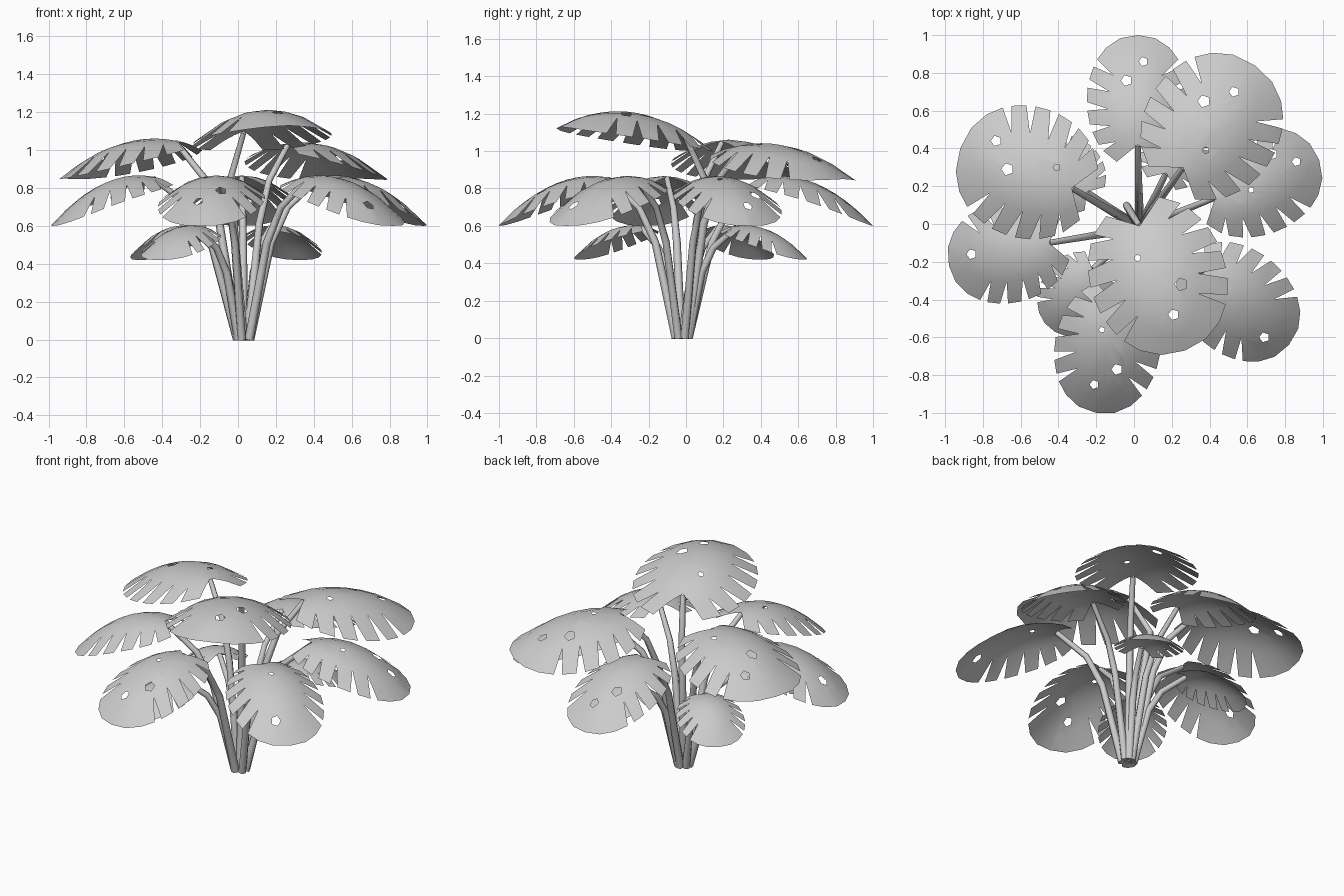
import bpy, bmesh, math
from mathutils import Vector

if "Cube" in bpy.data.objects:
    bpy.data.objects.remove(bpy.data.objects["Cube"])

ROOT = Vector((0.03, -0.02, 0))
# fan of vein angles around the blade; those from NOTCH on are split
ANGLES = [0, 18, 36, 54, 74, 94, 114, 135, 158]
NOTCH, ROWS = 3, (0, 0.3, 0.58)


def punch(bm, c, r):
    """Cut a pentagonal hole through the sheet."""
    dirs = [Vector((math.cos(k * math.tau / 5), math.sin(k * math.tau / 5), 0)) for k in range(5)]
    c = Vector((c[0], c[1], 0))

    def near(f):
        xs = [v.co.x for v in f.verts]
        ys = [v.co.y for v in f.verts]
        return min(xs) < c.x + r and max(xs) > c.x - r and min(ys) < c.y + r and max(ys) > c.y - r

    for d in dirs:
        faces = [f for f in bm.faces if near(f)]
        edges = {e for f in faces for e in f.edges}
        verts = {v for f in faces for v in f.verts}
        bmesh.ops.bisect_plane(bm, geom=faces + list(edges) + list(verts), dist=1e-5,
                               plane_co=c + d * r, plane_no=d)
    inside = []
    for f in bm.faces:
        m = f.calc_center_median() - c
        if all(m.x * d.x + m.y * d.y < r for d in dirs):
            inside.append(f)
    bmesh.ops.delete(bm, geom=inside, context='FACES')


def leaf(name, base, tip, rise, W, holes):
    base, tip = Vector(base), Vector(tip)
    span = tip - base
    drop = -span.z
    L = span.xy.length
    ax = Vector((span.x / L, span.y / L))
    bm = bmesh.new()

    def vert(x, y):
        u = x / L
        z = base.z + rise * u - (rise + drop) * u * u - 0.42 * W * (y / W) ** 2
        return bm.verts.new((base.x + ax.x * x - ax.y * y, base.y + ax.y * x + ax.x * y, z))

    def rim(deg):
        t = math.radians(deg)
        return L * (0.4 + 0.6 * math.cos(t)), W * max(math.sin(t), 0) ** 0.9

    def at(i, f, shift=0):
        m = 0.75 * L * (1 - i / 8)
        x, y = rim(ANGLES[i] + shift)
        return m + (x - m) * f, y * f

    for side in (1, -1):
        for i in range(8):
            # continuous inner blade
            quads = [[at(i, a), at(i, b), at(i + 1, b), at(i + 1, a)] for a, b in zip(ROWS, ROWS[1:])]
            # separate finger, narrowed where notched
            s0 = 4.5 if i >= NOTCH else 0
            s1 = -3 if NOTCH <= i + 1 < 8 else 0
            e = ROWS[-1]
            quads.append([at(i, e), at(i, 1, s0), at(i + 1, 1, s1), at(i + 1, e)])
            for q in quads:
                f = bm.faces.new([vert(x, y * side) for x, y in q])
                f.normal_update()
                if f.normal.z < 0:
                    f.normal_flip()
    bmesh.ops.remove_doubles(bm, verts=bm.verts, dist=1e-4)
    for x, y, r in holes:
        punch(bm, (x, y), r)
    for f in bm.faces:
        f.smooth = True
    me = bpy.data.meshes.new(name)
    bm.to_mesh(me)
    bm.free()
    bpy.context.collection.objects.link(bpy.data.objects.new(name, me))


def stem(name, end, bend=None):
    end = Vector(end)
    flat = Vector((end.x, end.y, 0)) - ROOT
    foot = ROOT + flat.normalized() * 0.035
    if bend:
        foot = ROOT.copy()
        pts = [foot, Vector(bend), end]
    else:
        pts = [foot, ROOT + flat * 0.36 + Vector((0, 0, end.z * 0.6)),
               ROOT + flat * 0.58 + Vector((0, 0, end.z * 0.82)), end]
    cu = bpy.data.curves.new(name, 'CURVE')
    cu.dimensions = '3D'
    cu.bevel_depth = 0.024
    cu.bevel_resolution = 1
    cu.use_fill_caps = True
    sp = cu.splines.new('POLY')
    sp.points.add(len(pts) - 1)
    for k, p in enumerate(pts):
        sp.points[k].co = (*p, 1)
        sp.points[k].radius = 1 - 0.35 * k / (len(pts) - 1)
    ob = bpy.data.objects.new(name, cu)
    bpy.context.collection.objects.link(ob)
    bpy.ops.object.select_all(action='DESELECT')
    ob.select_set(True)
    bpy.context.view_layer.objects.active = ob
    bpy.ops.object.convert(target='MESH')


# name, base xyz, tip xyz, rise, half width, holes (x, y, radius)
LEAVES = [
    ("crown", (.03, -.01, 1.10), (.27, -.67, 1.13), .42, .36,
     [(.02, -.18, .015), (.25, -.32, .028), (.21, -.48, .024)]),
    ("upper_right", (.26, .30, 1.03), (.64, .84, .85), .12, .36,
     [(.37, .65, .027), (.53, .70, .022), (.38, .39, .015)]),
    ("upper_left", (-.33, .19, 1.05), (-.92, .40, .85), .12, .35,
     [(-.73, .44, .023), (-.67, .29, .027), (-.41, .30, .015)]),
    ("middle_back", (.02, .42, .86), (.02, 1.0, .60), .10, .27,
     [(-.04, .76, .024), (.05, .86, .02)]),
    ("middle_right", (.43, .14, .86), (.98, .34, .60), .10, .28,
     [(.73, .37, .024), (.86, .33, .02), (.62, .18, .013)]),
    ("middle_front_right", (.37, -.26, .86), (.82, -.64, .60), .10, .28,
     [(.69, -.60, .022), (.48, -.35, .013)]),
    ("middle_front", (-.10, -.42, .86), (-.20, -1.0, .60), .10, .28,
     [(-.17, -.56, .013), (-.09, -.77, .024), (-.21, -.85, .02)]),
    ("middle_left", (-.45, -.10, .86), (-.98, -.22, .60), .10, .27,
     [(-.86, -.16, .022)]),
    ("low_front_left", (-.22, -.24, .60), (-.42, -.57, .42), .06, .20, []),
    ("low_back_right", (.17, .27, .60), (.33, .63, .42), .06, .20, []),
    ("low_back_left", (-.25, .17, .60), (-.52, .40, .42), .06, .20, []),
]
for n, b, t, rise, w, holes in LEAVES:
    leaf(n + "_leaf", b, t, rise, w, holes)
    stem(n + "_stem", (b[0], b[1], b[2] - 0.008), (-.04, .10, .85) if n == "crown" else None)
